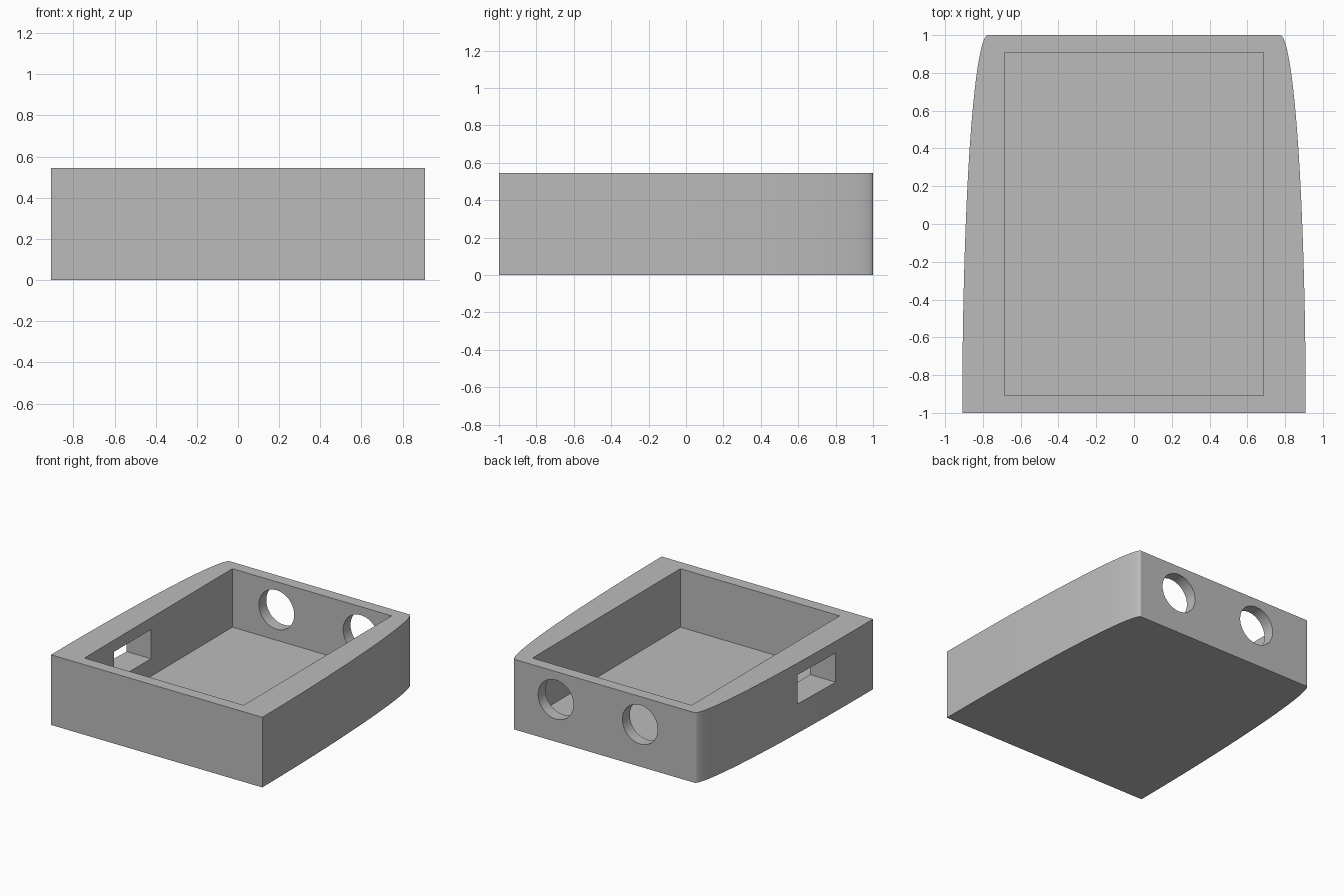
import bpy
import bmesh
import math
from mathutils import Matrix, Vector

default = bpy.data.objects.get("Cube")
if default:
    bpy.data.objects.remove(default, do_unlink=True)

U = 1 / 11          # design unit: the tray is 22 units long
HEIGHT = 6 * U

grey = bpy.data.materials.new("grey plastic")
grey.use_nodes = True
grey.diffuse_color = (0.5, 0.5, 0.5, 1)
grey.node_tree.nodes["Principled BSDF"].inputs["Base Color"].default_value = (0.5, 0.5, 0.5, 1)


def make_object(name, bm):
    bmesh.ops.recalc_face_normals(bm, faces=bm.faces)
    mesh = bpy.data.meshes.new(name)
    bm.to_mesh(mesh)
    bm.free()
    mesh.materials.append(grey)
    obj = bpy.data.objects.new(name, mesh)
    bpy.context.collection.objects.link(obj)
    return obj


def box(name, low, high):
    low, high = Vector(low), Vector(high)
    bm = bmesh.new()
    bmesh.ops.create_cube(bm, size=1, matrix=Matrix.Translation((low + high) / 2)
                          @ Matrix.Diagonal((*(high - low), 1)))
    return make_object(name, bm)


def cylinder_y(name, x, y, z, radius, depth):
    bm = bmesh.new()
    bmesh.ops.create_cone(bm, cap_ends=True, segments=48, radius1=radius, radius2=radius,
                          depth=depth, matrix=Matrix.Translation((x, y, z))
                          @ Matrix.Rotation(math.pi / 2, 4, "X"))
    return make_object(name, bm)


# Body outline: each side is a quarter ellipse, sampled densest at the back corner
STEPS = 32
side = []
for i in range(STEPS + 1):
    t = math.pi / 2 * (1 - (1 - i / STEPS) ** 2)
    side.append((8.5 * U + 1.5 * U * math.cos(t), -1 + 2 * math.sin(t)))
outline = side + [(-x, y) for x, y in reversed(side)]

bm = bmesh.new()
base = bm.faces.new([bm.verts.new((x, y, 0)) for x, y in outline])
top = bmesh.ops.extrude_face_region(bm, geom=[base])["geom"]
bmesh.ops.translate(bm, vec=(0, 0, HEIGHT),
                    verts=[v for v in top if isinstance(v, bmesh.types.BMVert)])
tray = make_object("tray_body", bm)

# Cutters: open cavity, side window and two round holes in the back wall
cutters = [
    box("cavity_cutter", (-0.685, -10 * U, U), (0.685, 10 * U, 1)),
    box("side_window_cutter", (-1.1, -6 * U, 2.5 * U), (-0.5, -U, 5 * U)),
]
for x in (-0.305, 0.42):
    cutters.append(cylinder_y("back_hole_cutter", x, 1, 0.328, 0.152, 0.5))

for cutter in cutters:
    cutter.hide_render = True
    mod = tray.modifiers.new(cutter.name, "BOOLEAN")
    mod.operation = "DIFFERENCE"
    mod.solver = "EXACT"
    mod.object = cutter

# Apply the cuts and discard the cutters
bpy.context.view_layer.update()
depsgraph = bpy.context.evaluated_depsgraph_get()
cut_mesh = bpy.data.meshes.new_from_object(tray.evaluated_get(depsgraph))
tray.modifiers.clear()
tray.data = cut_mesh
cut_mesh.materials.clear()
cut_mesh.materials.append(grey)
for polygon in cut_mesh.polygons:
    polygon.material_index = 0
for cutter in cutters:
    bpy.data.objects.remove(cutter, do_unlink=True)

# Smooth the curved sides and holes, keep the corners sharp
for obj in bpy.context.selected_objects:
    obj.select_set(False)
tray.select_set(True)
bpy.context.view_layer.objects.active = tray
bpy.ops.object.shade_smooth_by_angle(angle=math.radians(30))
